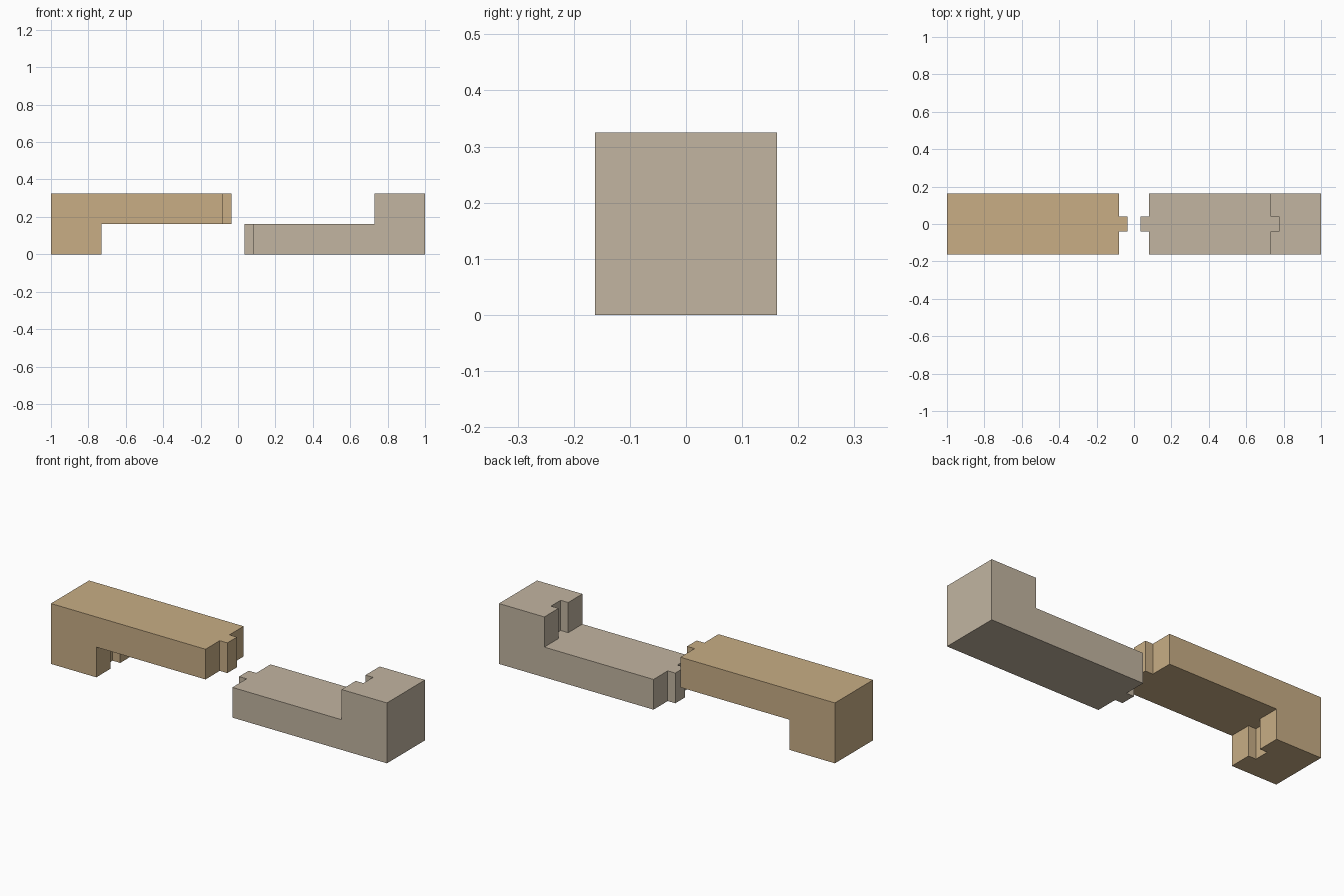
import bpy
import bmesh
import math
from mathutils import Matrix, Vector

default_cube = bpy.data.objects.get("Cube")
if default_cube:
    bpy.data.objects.remove(default_cube, do_unlink=True)

HALF_WIDTH = 0.162      # half of the timber width
MID = 0.1625            # height of the lap, half the timber height
TONGUE = 0.041          # half width of the tongue and its socket
TIP, SHOULDER = 0.035, 0.08
STEP, SOCKET, END = 0.73, 0.775, 1.0


def make_material(name, colour):
    mat = bpy.data.materials.new(name)
    mat.use_nodes = True
    mat.diffuse_color = colour
    bsdf = mat.node_tree.nodes["Principled BSDF"]
    bsdf.inputs["Base Color"].default_value = colour
    bsdf.inputs["Roughness"].default_value = 0.8
    return mat


def raise_faces(bm, faces, height):
    """Extrude faces upwards and return the new top faces."""
    result = bmesh.ops.extrude_face_region(bm, geom=faces)["geom"]
    verts = [g for g in result if isinstance(g, bmesh.types.BMVert)]
    bmesh.ops.translate(bm, verts=verts, vec=Vector((0, 0, height)))
    return [g for g in result if isinstance(g, bmesh.types.BMFace)]


def scarf_timber(name, material, flipped=False):
    bm = bmesh.new()
    w, t = HALF_WIDTH, TONGUE

    # Plan of the lap with its tongue, and of the end block with its socket
    seam = [(STEP, -w), (STEP, -t), (SOCKET, -t), (SOCKET, t), (STEP, t), (STEP, w)]
    nose = [(SHOULDER, w), (SHOULDER, t), (TIP, t),
            (TIP, -t), (SHOULDER, -t), (SHOULDER, -w)]
    corners = [(END, w), (END, -w)]
    seam_v, nose_v, corner_v = (
        [bm.verts.new((x, y, 0)) for x, y in pts] for pts in (seam, nose, corners))
    lap = bm.faces.new(seam_v + nose_v)
    block = bm.faces.new(seam_v[::-1] + corner_v[::-1])

    # Raise everything to lap height, then the end block to full height
    tops = raise_faces(bm, [lap, block], MID)
    block_top = max(tops, key=lambda f: max(v.co.x for v in f.verts))
    raise_faces(bm, [block_top], MID)

    bmesh.ops.recalc_face_normals(bm, faces=bm.faces[:])
    bmesh.ops.dissolve_limit(bm, angle_limit=math.radians(1),
                             verts=bm.verts[:], edges=bm.edges[:])

    # The mating timber is the same shape turned over about the joint centre
    if flipped:
        turn = (Matrix.Translation((0, 0, MID)) @ Matrix.Rotation(math.pi, 4, 'Y')
                @ Matrix.Translation((0, 0, -MID)))
        bm.transform(turn)

    mesh = bpy.data.meshes.new(name)
    bm.to_mesh(mesh)
    bm.free()
    mesh.materials.append(material)
    obj = bpy.data.objects.new(name, mesh)
    bpy.context.collection.objects.link(obj)
    return obj


grey_wood = make_material("grey wood", (0.54, 0.46, 0.355, 1))
tan_wood = make_material("tan wood", (0.58, 0.423, 0.235, 1))

scarf_timber("lower_timber", grey_wood)
scarf_timber("upper_timber", tan_wood, flipped=True)
